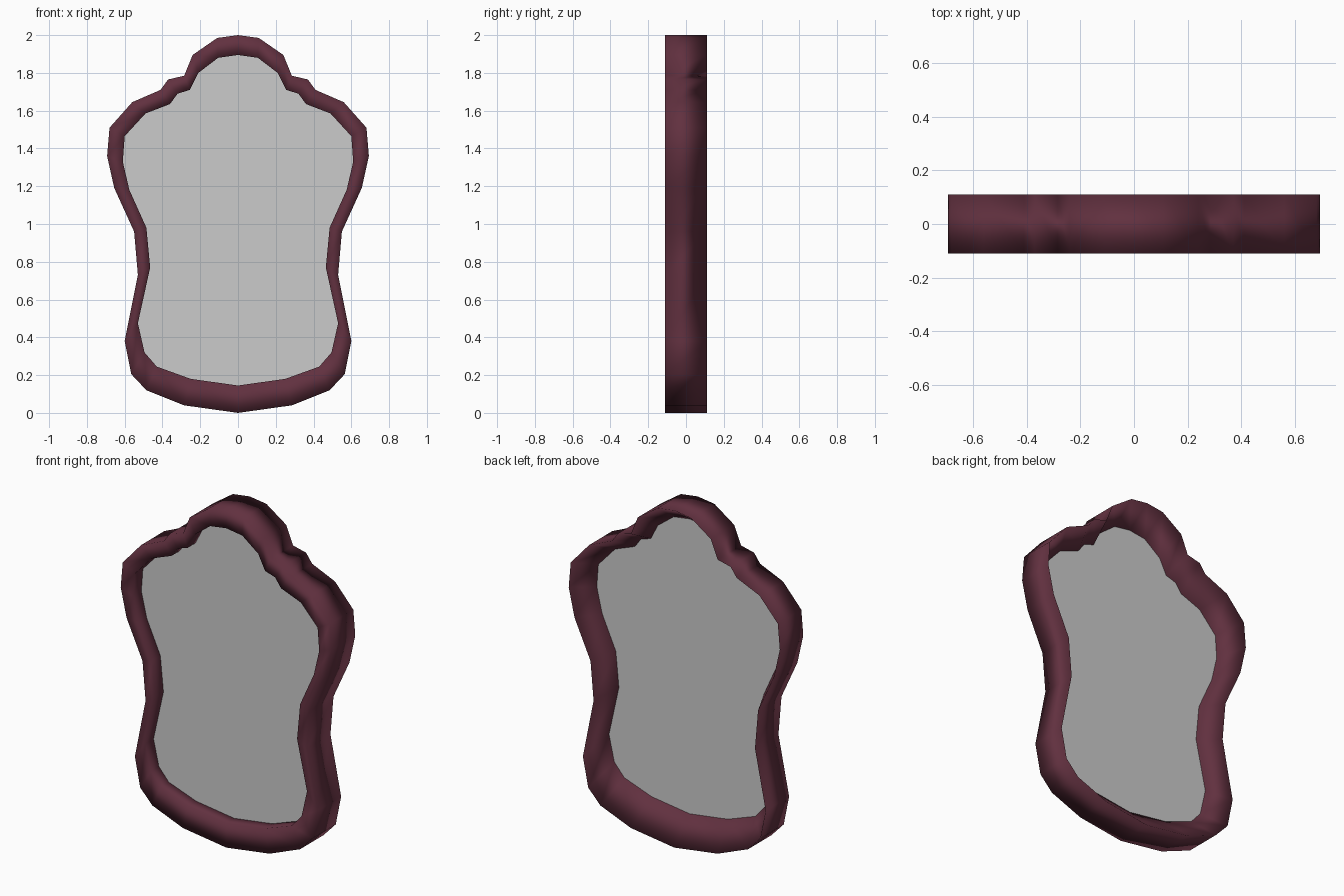
import bpy, bmesh

if "Cube" in bpy.data.objects:
    bpy.data.objects.remove(bpy.data.objects["Cube"])

# Right-hand halves of the outlines (x, z), top to bottom
OUTER = [(0, 2.0), (.11, 1.985), (.24, 1.895), (.285, 1.785), (.37, 1.765), (.41, 1.71),
         (.56, 1.645), (.68, 1.51), (.693, 1.36), (.655, 1.19), (.55, .96), (.53, .73),
         (.60, .38), (.565, .205), (.485, .12), (.285, .04), (0, 0)]
INNER = [(0, 1.895), (.105, 1.88), (.21, 1.80), (.255, 1.71), (.32, 1.69), (.36, 1.635),
         (.49, 1.585), (.60, 1.465), (.61, 1.33), (.575, 1.18), (.485, .98), (.465, .77),
         (.53, .475), (.495, .32), (.43, .245), (.25, .18), (0, .145)]
FRONT, BACK, GLASS = -.11, .11, -.035


def full_loop(half):
    return half + [(-x, z) for x, z in half[-2:0:-1]]


def finish(bm, name, smooth):
    me = bpy.data.meshes.new(name)
    bm.to_mesh(me)
    bm.free()
    for p in me.polygons:
        p.use_smooth = smooth
    ob = bpy.data.objects.new(name, me)
    bpy.context.collection.objects.link(ob)
    return ob


# Frame: straight outer wall, flat front, short inner wall, back sloping in to the glass
bm = bmesh.new()
rings = [[bm.verts.new((x, y, z)) for x, z in full_loop(half)]
         for half, y in ((OUTER, BACK), (OUTER, FRONT), (INNER, FRONT), (INNER, GLASS))]
n = len(rings[0])
for r in range(4):
    a, b = rings[r], rings[(r + 1) % 4]
    for i in range(n):
        j = (i + 1) % n
        bm.faces.new((a[i], a[j], b[j], b[i]))
bmesh.ops.recalc_face_normals(bm, faces=bm.faces)
frame = finish(bm, "mirror_frame", True)
mat = bpy.data.materials.new("dark_plum")
mat.diffuse_color = (.12, .03, .05, 1)
mat.use_nodes = True
mat.node_tree.nodes["Principled BSDF"].inputs["Base Color"].default_value = mat.diffuse_color
frame.data.materials.append(mat)

# Glass: flat sheet made of strips between mirrored outline points
bm = bmesh.new()
right = [bm.verts.new((x, GLASS, z)) for x, z in INNER]
left = [right[0]] + [bm.verts.new((-x, GLASS, z)) for x, z in INNER[1:-1]] + [right[-1]]
for i in range(len(INNER) - 1):
    corners = [left[i], left[i + 1], right[i + 1], right[i]]
    bm.faces.new(list(dict.fromkeys(corners)))
finish(bm, "mirror_glass", False)
